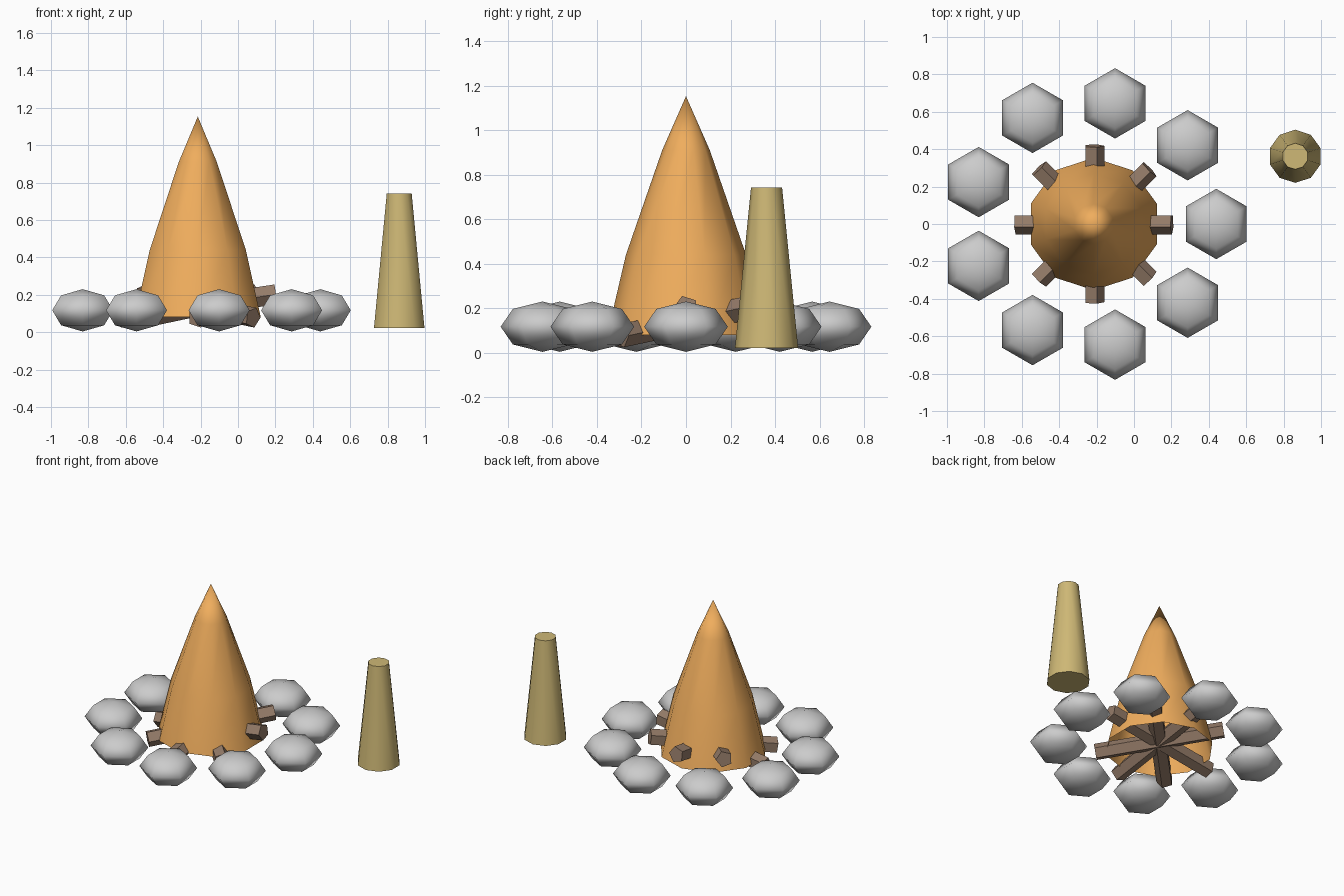
import bpy, math
from mathutils import Vector, Matrix

if "Cube" in bpy.data.objects:
    bpy.data.objects.remove(bpy.data.objects["Cube"])

CX = -0.215  # centre of the fire


def material(name, rgb):
    m = bpy.data.materials.new(name)
    m.diffuse_color = (*rgb, 1)
    m.use_nodes = True
    m.node_tree.nodes["Principled BSDF"].inputs["Base Color"].default_value = m.diffuse_color
    return m


flame_mat = material("flame_orange", (0.87, 0.42, 0.11))
wood_mat = material("wood_brown", (0.30, 0.20, 0.14))
post_mat = material("post_tan", (0.62, 0.48, 0.18))


def finish(name, mat=None, angle=None):
    ob = bpy.context.object
    ob.name = name
    if mat:
        ob.data.materials.append(mat)
    if angle:
        bpy.ops.object.shade_smooth_by_angle(angle=math.radians(angle))
    return ob


# Flame: open ten-sided lathe rising to a point
profile = [(0.354, 0.08), (0.27, 0.44), (0.107, 0.91)]
n = 10
verts, faces = [], []
for r, z in profile:
    for i in range(n):
        a = math.pi / 2 + 2 * math.pi * i / n
        verts.append((r * math.cos(a), r * math.sin(a), z))
verts.append((0, 0, 1.153))
for i in range(n):
    j = (i + 1) % n
    for k in range(len(profile) - 1):
        faces.append((k * n + i, k * n + j, (k + 1) * n + j, (k + 1) * n + i))
    faces.append(((len(profile) - 1) * n + i, (len(profile) - 1) * n + j, len(verts) - 1))
mesh = bpy.data.meshes.new("flame")
mesh.from_pydata(verts, [], faces)
flame = bpy.data.objects.new("flame", mesh)
flame.location.x = CX
bpy.context.collection.objects.link(flame)
bpy.context.view_layer.objects.active = flame
flame.select_set(True)
finish("flame", flame_mat, 60)

# Logs: four tilted five-sided bars crossing at the centre
tilt = math.radians(8.5)
for i in range(4):
    a = i * math.pi / 4
    z_axis = Vector((math.cos(a) * math.cos(tilt), math.sin(a) * math.cos(tilt), math.sin(tilt)))
    y_axis = Vector((math.sin(a), -math.cos(a), 0))
    x_axis = y_axis.cross(z_axis)
    rot = Matrix((x_axis, y_axis, z_axis)).transposed()
    bpy.ops.mesh.primitive_cylinder_add(vertices=5, radius=0.056, depth=0.845)
    log = finish(f"log_{i + 1}", wood_mat)
    log.matrix_world = Matrix.Translation((CX, 0, 0.14)) @ rot.to_4x4()

# Stones: ring of nine flattened low-poly spheres, all facing the same way
for i in range(9):
    a = 2 * math.pi * i / 9
    bpy.ops.mesh.primitive_uv_sphere_add(
        segments=6, ring_count=4, radius=1, rotation=(0, 0, math.pi / 2),
        location=(CX + 0.655 * math.cos(a), 0.655 * math.sin(a), 0.117))
    bpy.context.object.scale = (0.188, 0.188, 0.113)
    finish(f"stone_{i + 1}", None, 80)

# Standing post beside the fire
bpy.ops.mesh.primitive_cone_add(vertices=10, radius1=0.142, radius2=0.07, depth=0.72,
                                location=(0.862, 0.362, 0.382))
finish("post", post_mat, 40)

# Stone vertices must point along y: turn any that point along x
for ob in bpy.data.objects:
    if ob.name.startswith("stone"):
        v = max(ob.data.vertices, key=lambda p: abs(p.co.x))
        ob.rotation_euler.z = math.pi / 2 if abs(v.co.x) > 0.99 else 0
